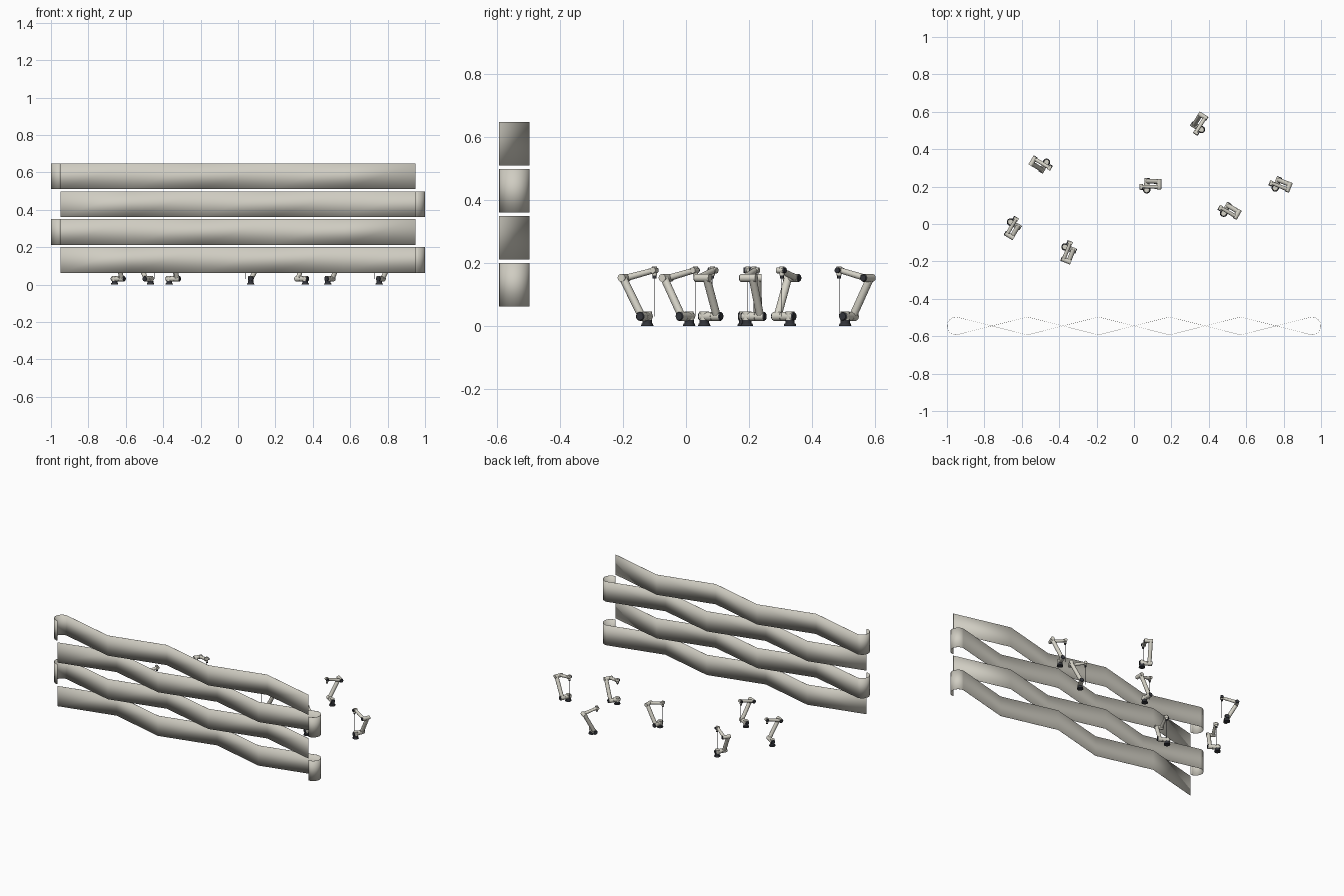
import bpy, bmesh, math
from mathutils import Vector

if "Cube" in bpy.data.objects:
    bpy.data.objects.remove(bpy.data.objects["Cube"], do_unlink=True)


def material(name, rgb):
    m = bpy.data.materials.new(name)
    m.use_nodes = True
    m.diffuse_color = (*rgb, 1)
    m.node_tree.nodes["Principled BSDF"].inputs["Base Color"].default_value = (*rgb, 1)
    return m


BAND = material("warm_grey_band", (0.63, 0.61, 0.54))
SHELL = material("pale_shell", (0.68, 0.66, 0.58))
DARK = material("dark_joint", (0.035, 0.037, 0.045))


def finish(bm, name, mat, angle=35):
    """Turn a bmesh into a smooth mesh that keeps its sharp edges."""
    me = bpy.data.meshes.new(name)
    bm.to_mesh(me)
    bm.free()
    me.materials.append(mat)
    me.shade_smooth()
    me.set_sharp_from_angle(angle=math.radians(angle))
    return me


def place(me, name, loc=(0, 0, 0), turn=0):
    ob = bpy.data.objects.new(name, me)
    ob.location = loc
    ob.rotation_euler.z = turn
    bpy.context.scene.collection.objects.link(ob)
    return ob


def rod(bm, a, b, r1, r2=None, sides=20):
    """Capped cylinder or cone from a to b."""
    a, b = Vector(a), Vector(b)
    d = b - a
    vs = bmesh.ops.create_cone(bm, cap_ends=True, segments=sides, radius1=r1,
                               radius2=r1 if r2 is None else r2,
                               depth=d.length)["verts"]
    mat = d.to_track_quat('Z', 'Y').to_matrix().to_4x4()
    mat.translation = (a + b) / 2
    bmesh.ops.transform(bm, matrix=mat, verts=vs)


def part(name, mat, *rods):
    bm = bmesh.new()
    for r in rods:
        rod(bm, *r)
    return name, finish(bm, name, mat)


# Woven wall: zigzag bands, each hooked round at one end, alternate ones mirrored
BACK, FRONT, TALL, STEP = -0.497, -0.593, 0.138, 0.149
mid, half = (BACK + FRONT) / 2, (BACK - FRONT) / 2
path = [(-0.95 + 0.38 * i, BACK if i % 2 else FRONT) for i in range(6)]
for i in range(1, 13):
    t = math.pi * i / 12
    path.append((0.95 + 0.049 * math.sin(t), mid + half * math.cos(t)))

for row in range(4):
    s = -1 if row % 2 else 1
    z = 0.063 + STEP * row
    bm = bmesh.new()
    low = [bm.verts.new((s * x, y, z)) for x, y in path]
    high = [bm.verts.new((s * x, y, z + TALL)) for x, y in path]
    for i in range(len(path) - 1):
        quad = [low[i], low[i + 1], high[i + 1], high[i]]
        bm.faces.new(quad if s > 0 else quad[::-1])
    name = f"wall_band_{row + 1}"
    ob = place(finish(bm, name, BAND, 20), name)
    thick = ob.modifiers.new("thickness", 'SOLIDIFY')
    thick.thickness = 0.001
    thick.offset = 0

# Arm parts: local x runs toward the elbow, local y toward the offset arm
SHOULDER_Z, ARM_Y, FORE_Y = 0.031, 0.046, 0.017
elbow = Vector((0.065, 0, 0.153))
wrist = Vector((-0.03, 0, 0.177))


def at(p, y, dz=0):
    return (p.x, y, p.z + dz)


hip = Vector((0, 0, SHOULDER_Z))
parts = [
    part("base", DARK,
         ((0, 0, 0), (0, 0, 0.008), 0.020, 0.018),
         ((0, 0, 0.008), (0, 0, 0.020), 0.015)),
    part("shoulder", SHELL,
         ((0, 0, 0.018), (0, 0, 0.046), 0.0145),
         (at(hip, -0.012), at(hip, 0.030), 0.0145),
         (at(hip, 0.031), at(hip, ARM_Y + 0.013), 0.0145)),
    part("shoulder_caps", DARK,
         (at(hip, -0.017), at(hip, -0.012), 0.012, 0.0145),
         (at(hip, ARM_Y + 0.013), at(hip, ARM_Y + 0.017), 0.0145, 0.012)),
    part("upper_arm", SHELL, (at(hip, ARM_Y), at(elbow, ARM_Y), 0.0125)),
    part("elbow", SHELL,
         (at(elbow, FORE_Y - 0.011), at(elbow, ARM_Y + 0.013), 0.0125)),
    part("elbow_caps", DARK,
         (at(elbow, FORE_Y - 0.014), at(elbow, FORE_Y - 0.011), 0.010, 0.0125)),
    part("forearm", SHELL, (at(elbow, FORE_Y), at(wrist, FORE_Y), 0.0105, 0.009)),
    part("wrist", SHELL,
         (at(wrist, FORE_Y - 0.012), at(wrist, FORE_Y + 0.012), 0.0095),
         (at(wrist, FORE_Y - 0.005, -0.017), at(wrist, FORE_Y - 0.005, 0.012), 0.008)),
    part("tool_flange", DARK,
         (at(wrist, FORE_Y - 0.018), at(wrist, FORE_Y - 0.012), 0.009),
         (at(wrist, FORE_Y - 0.005, -0.026), at(wrist, FORE_Y - 0.005, -0.017), 0.006)),
    part("hanging_tool_rod", DARK,
         ((wrist.x, FORE_Y - 0.005, 0.03), at(wrist, FORE_Y - 0.005, -0.026),
          0.001, 0.001, 8)),
]

# Seven arms standing behind the wall: x, y and heading in degrees
arms = [(0.36, 0.505, 58), (-0.468, 0.33, 149), (0.068, 0.183, -2),
        (0.755, 0.193, -22), (0.48, 0.058, -30), (-0.66, 0.01, 239),
        (-0.368, -0.123, 248)]
for n, (x, y, deg) in enumerate(arms, 1):
    for name, me in parts:
        place(me, f"arm_{n}_{name}", (x, y, 0), math.radians(deg))
